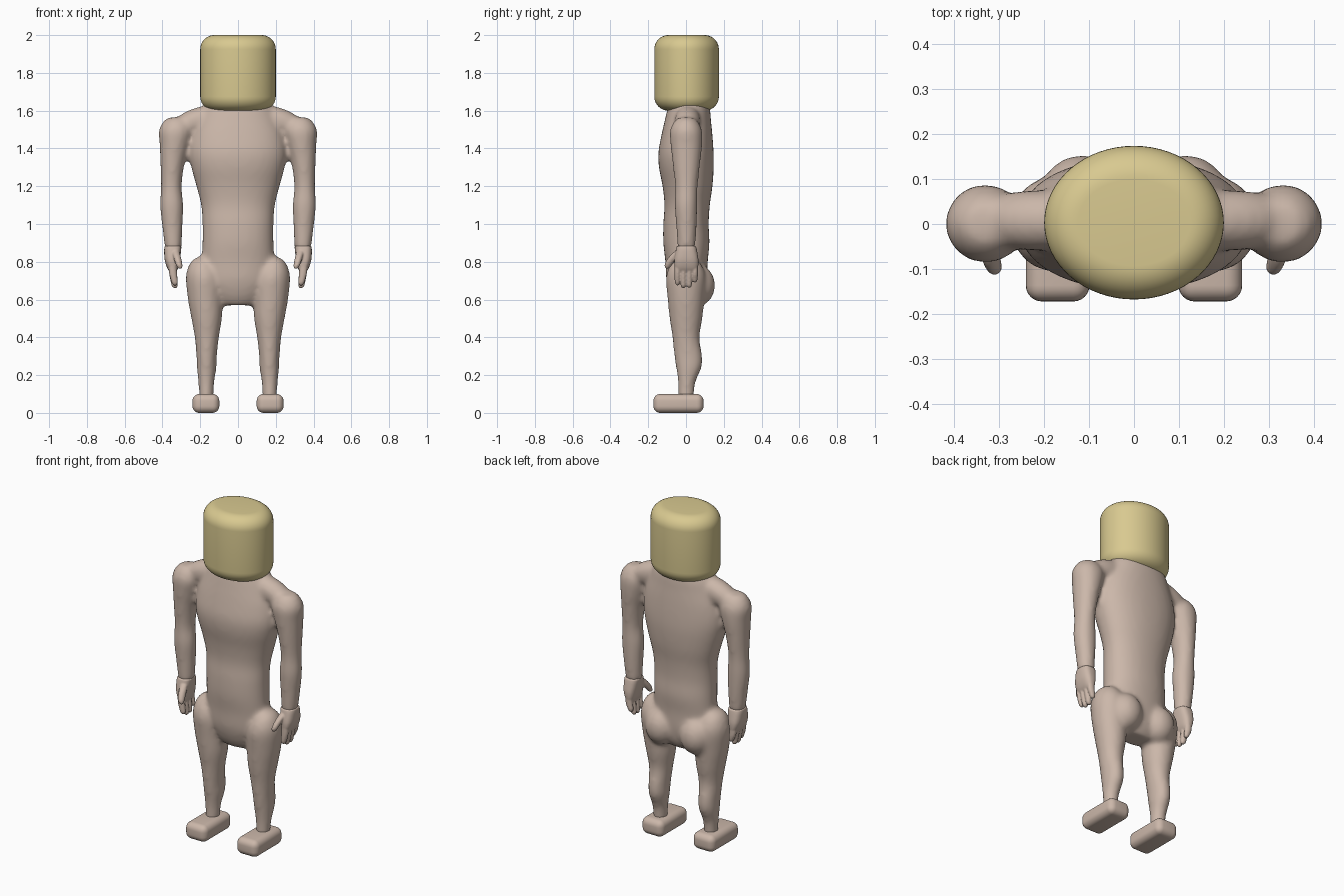
import bpy, bmesh, math
from mathutils import Vector, Matrix


def material(name, rgb):
    m = bpy.data.materials.new(name)
    m.diffuse_color = (*rgb, 1)
    return m


SKIN = material("warm beige", (0.60, 0.475, 0.40))
YELLOW = material("pale yellow", (0.69, 0.585, 0.28))


def spline(rows, steps):
    """Catmull-Rom interpolation of ring rows."""
    out = []
    for i in range(len(rows) - 1):
        p0, p1 = rows[max(i - 1, 0)], rows[i]
        p2, p3 = rows[i + 1], rows[min(i + 2, len(rows) - 1)]
        for k in range(steps):
            t = k / steps
            out.append([0.5 * (2 * b + (c - a) * t + (2 * a - 5 * b + 4 * c - d) * t * t
                               + (3 * b - a - 3 * c + d) * t ** 3)
                        for a, b, c, d in zip(p0, p1, p2, p3)])
    return out + [list(rows[-1])]


def loft(bm, rows, side=1, n=32, steps=4, power=1.0):
    """Closed tube through horizontal rings (z, x, y, rx, ry)."""
    rings = []
    for z, x, y, rx, ry in (spline(rows, steps) if steps else rows):
        ring = []
        for k in range(n):
            a = 2 * math.pi * k / n
            c, s = math.cos(a), math.sin(a)
            c = math.copysign(abs(c) ** power, c)
            s = math.copysign(abs(s) ** power, s)
            ring.append(bm.verts.new((side * (x + rx * c), y + ry * s, z)))
        rings.append(ring)
    faces = [bm.faces.new(rings[0]), bm.faces.new(rings[-1])]
    for lo, hi in zip(rings, rings[1:]):
        for k in range(n):
            j = (k + 1) % n
            faces.append(bm.faces.new((lo[k], lo[j], hi[j], hi[k])))
    bmesh.ops.recalc_face_normals(bm, faces=faces)


def ball(bm, center, radii, tilt=0):
    m = (Matrix.Translation(Vector(center)) @ Matrix.Rotation(tilt, 4, 'Y')
         @ Matrix.Diagonal((*radii, 1)))
    bmesh.ops.create_uvsphere(bm, u_segments=24, v_segments=16, radius=1, matrix=m)


def finish(bm, name, mat, voxel=0, smooth=0):
    me = bpy.data.meshes.new(name)
    bm.to_mesh(me)
    bm.free()
    ob = bpy.data.objects.new(name, me)
    bpy.context.collection.objects.link(ob)
    me.materials.append(mat)
    for p in me.polygons:
        p.use_smooth = True
    if voxel:
        r = ob.modifiers.new("blend", 'REMESH')
        r.mode, r.voxel_size, r.use_smooth_shade = 'VOXEL', voxel, True
        s = ob.modifiers.new("soften", 'SMOOTH')
        s.factor, s.iterations = 0.5, smooth
    return ob


# Body: torso, arms and legs blended into one skin
bm = bmesh.new()
loft(bm, [(0.57, 0, 0.01, 0.10, 0.06), (0.62, 0, 0.01, 0.14, 0.09),
          (0.70, 0, 0.005, 0.18, 0.108), (0.80, 0, 0.003, 0.19, 0.112),
          (0.90, 0, 0.002, 0.188, 0.122), (1.00, 0, 0, 0.188, 0.12),
          (1.10, 0, 0.006, 0.195, 0.12), (1.20, 0, 0.008, 0.22, 0.132),
          (1.30, 0, 0.002, 0.247, 0.145), (1.38, 0, 0, 0.258, 0.146),
          (1.47, 0, 0.005, 0.245, 0.135), (1.55, 0, 0.01, 0.215, 0.122),
          (1.62, 0, 0.015, 0.185, 0.11), (1.68, 0, 0.015, 0.14, 0.09)], n=48, power=0.92)
for s in (1, -1):
    # Arm with rounded shoulder
    loft(bm, [(1.565, 0.325, 0, 0.02, 0.02), (1.555, 0.325, 0, 0.058, 0.052),
              (1.50, 0.328, 0, 0.09, 0.084), (1.42, 0.336, 0.002, 0.079, 0.084),
              (1.32, 0.347, 0.002, 0.064, 0.073), (1.20, 0.353, 0.002, 0.055, 0.06),
              (1.10, 0.351, 0, 0.062, 0.06), (1.00, 0.348, 0.002, 0.055, 0.055),
              (0.87, 0.343, 0.002, 0.044, 0.047)], s)
    # Sloping shoulder bridge
    ball(bm, (s * 0.22, 0.008, 1.545), (0.15, 0.068, 0.068), s * 0.36)
    # Leg with hip, knee and calf
    loft(bm, [(0.825, 0.19, 0, 0.02, 0.03), (0.81, 0.19, 0, 0.05, 0.06),
              (0.77, 0.185, 0, 0.08, 0.09), (0.71, 0.178, 0, 0.098, 0.106),
              (0.60, 0.173, 0, 0.092, 0.097), (0.50, 0.166, 0, 0.081, 0.087),
              (0.40, 0.165, 0, 0.064, 0.072), (0.30, 0.166, 0.012, 0.054, 0.074),
              (0.24, 0.166, 0.015, 0.052, 0.068), (0.16, 0.168, 0.004, 0.042, 0.046),
              (0.07, 0.168, 0, 0.037, 0.04)], s)
    # Buttock
    ball(bm, (s * 0.115, 0.062, 0.675), (0.095, 0.092, 0.11))
finish(bm, "body", SKIN, 0.013, 8)

for s, label in ((1, "left"), (-1, "right")):
    # Hand: palm, four fingers and thumb
    bm = bmesh.new()
    loft(bm, [(0.885, 0.344, 0.002, 0.044, 0.05), (0.86, 0.346, 0.002, 0.045, 0.056),
              (0.81, 0.348, 0.002, 0.04, 0.064), (0.77, 0.346, 0.002, 0.03, 0.062),
              (0.745, 0.344, 0.002, 0.017, 0.055)], s, power=0.75)
    for y, tip in ((-0.045, 0.675), (-0.014, 0.66), (0.017, 0.662), (0.047, 0.69)):
        loft(bm, [(0.80, 0.348, y, 0.022, 0.016), (0.74, 0.344, y, 0.021, 0.0165),
                  (tip + 0.02, 0.336, y, 0.017, 0.0145), (tip + 0.006, 0.334, y, 0.012, 0.01),
                  (tip, 0.333, y, 0.005, 0.004)], s, n=16)
    loft(bm, [(0.86, 0.332, -0.035, 0.02, 0.02), (0.825, 0.322, -0.065, 0.02, 0.026),
              (0.79, 0.313, -0.09, 0.018, 0.022), (0.77, 0.308, -0.098, 0.013, 0.013),
              (0.763, 0.307, -0.1, 0.005, 0.005)], s, n=16)
    finish(bm, label + "_hand", SKIN, 0.0045, 3)

    # Foot: rounded block
    bm = bmesh.new()
    bmesh.ops.create_cube(bm, size=1, matrix=Matrix.Translation((s * 0.17, -0.04, 0.052))
                          @ Matrix.Diagonal((0.142, 0.265, 0.096, 1)))
    foot = finish(bm, label + "_foot", SKIN)
    b = foot.modifiers.new("round", 'BEVEL')
    b.width, b.segments = 0.036, 6
    # Level the sole with the ground
    lowest = min(v.co.z for v in foot.data.vertices)
    for v in foot.data.vertices:
        v.co.z -= lowest if v.co.z < 0.05 else 0

# Head: oval drum with rounded rims
R = 0.075
arc = [math.radians(90 * k / 10) for k in range(11)]
rows = [(1.6 + R - R * math.cos(a), 0, 0.003, 0.2 - R + R * math.sin(a),
         0.171 - R + R * math.sin(a)) for a in arc]
rows += [(3.6 - z, x, y, rx, ry) for z, x, y, rx, ry in reversed(rows)]
bm = bmesh.new()
loft(bm, rows, n=64, steps=0)
finish(bm, "head", YELLOW)
